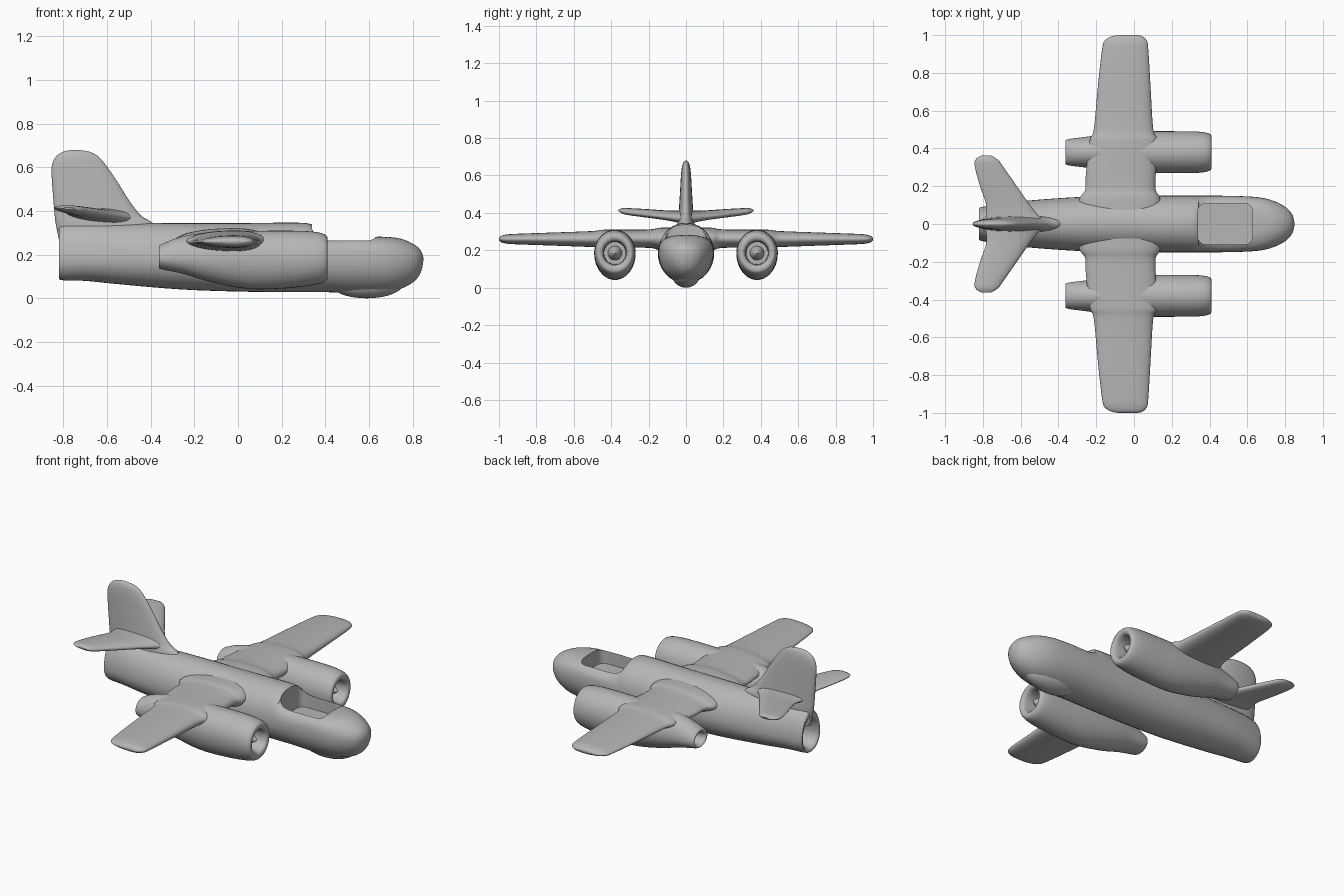
import bpy
import bmesh
import math
from mathutils import Matrix, Vector

if "Cube" in bpy.data.objects:
    bpy.data.objects.remove(bpy.data.objects["Cube"])

GRAY = (0.47, 0.47, 0.47, 1)
paint = bpy.data.materials.new("plain_gray")
paint.use_nodes = True
paint.diffuse_color = GRAY
paint.node_tree.nodes["Principled BSDF"].inputs["Base Color"].default_value = GRAY


def finish(bm, name, mirror=False):
    """Turn a bmesh into a gray object, optionally mirrored across y = 0."""
    bmesh.ops.recalc_face_normals(bm, faces=bm.faces)
    mesh = bpy.data.meshes.new(name)
    bm.to_mesh(mesh)
    bm.free()
    obj = bpy.data.objects.new(name, mesh)
    bpy.context.collection.objects.link(obj)
    mesh.materials.append(paint)
    if mirror:
        obj.modifiers.new("mirror", "MIRROR").use_axis = (False, True, False)
    return obj


def smooth(obj, angle=40):
    bpy.ops.object.select_all(action="DESELECT")
    obj.select_set(True)
    bpy.context.view_layer.objects.active = obj
    bpy.ops.object.shade_smooth_by_angle(angle=math.radians(angle))


def resample(rows, steps=4):
    """Pass a smooth curve through the listed stations."""
    out = []
    for i in range(len(rows) - 1):
        quad = (rows[max(i - 1, 0)], rows[i], rows[i + 1], rows[min(i + 2, len(rows) - 1)])
        for s in range(steps):
            t = s / steps
            out.append([b + (c - a) * t / 2 + (2 * a - 5 * b + 4 * c - d) * t * t / 2
                        + (3 * b - a - 3 * c + d) * t ** 3 / 2 for a, b, c, d in zip(*quad)])
    return out + [rows[-1]]


def power(v, e):
    return math.copysign(abs(v) ** e, v)


def loft(name, rows, section, mirror=False, sides=40):
    """Skin a closed tube through one ring per station."""
    bm = bmesh.new()
    rings = []
    for row in resample(rows):
        rings.append([bm.verts.new(section(row, math.tau * k / sides)) for k in range(sides)])
    for a, b in zip(rings, rings[1:]):
        for k in range(sides):
            n = (k + 1) % sides
            bm.faces.new((a[k], a[n], b[n], b[k]))
    bm.faces.new(rings[0])
    bm.faces.new(rings[-1])
    return finish(bm, name, mirror)


def body_section(y, mid):
    """Rows: x, bottom z, top z, half width, squareness of the upper half."""
    def section(row, t):
        x, low, high, half, e = row
        c, s = math.cos(t), math.sin(t)
        e = e if s > 0 else 1
        reach = high - mid if s > 0 else mid - low
        return Vector((x, y + half * power(c, e), mid + reach * power(s, e)))
    return section


def blade_section(row, t):
    """Rows: y, trailing x, leading x, middle z, half thickness, twist."""
    y, back, front, z, half, twist = row
    c, s = math.cos(t), math.sin(t)
    x = (back + front) / 2 + (front - back) / 2 * power(c, 0.85)
    return Vector((x, y, z - twist * c + half * s * (1 + 0.2 * c)))


def fin_section(row, t):
    """Rows: z, trailing x, leading x, half thickness."""
    z, back, front, half = row
    x = (back + front) / 2 + (front - back) / 2 * math.cos(t)
    return Vector((x, half * power(math.sin(t), 0.9), z))


# Fuselage, starting inside the hollow tail pipe
fuselage = loft("fuselage", [
    (-0.70, 0.12, 0.26, 0.05, 1), (-0.80, 0.11, 0.28, 0.065, 1),
    (-0.82, 0.095, 0.31, 0.08, 1), (-0.805, 0.083, 0.335, 0.09, 1),
    (-0.70, 0.08, 0.345, 0.108, 1), (-0.55, 0.065, 0.345, 0.125, 1),
    (-0.25, 0.04, 0.345, 0.145, 1), (0.05, 0.03, 0.345, 0.15, 1),
    (0.31, 0.028, 0.345, 0.15, 0.95), (0.35, 0.028, 0.317, 0.15, 0.85),
    (0.41, 0.028, 0.283, 0.15, 0.7), (0.55, 0.023, 0.28, 0.148, 0.65),
    (0.67, 0.027, 0.282, 0.14, 0.75), (0.75, 0.045, 0.272, 0.118, 0.9),
    (0.81, 0.08, 0.245, 0.084, 1), (0.84, 0.125, 0.215, 0.045, 1),
    (0.85, 0.177, 0.183, 0.004, 1)], body_section(0, 0.18))

# Open cockpit, cut with a rounded box
bm = bmesh.new()
bmesh.ops.create_cube(bm, size=1, matrix=Matrix.Translation((0.483, 0, 0.32))
                      @ Matrix.Diagonal((0.29, 0.216, 0.26, 1)))
upright = [e for e in bm.edges if abs(e.verts[0].co.z - e.verts[1].co.z) > 0.1]
bmesh.ops.bevel(bm, geom=upright, offset=0.04, segments=5, profile=0.5, affect="EDGES")
cutter = finish(bm, "cockpit_cutter")
cutter.hide_render = True
cut = fuselage.modifiers.new("cockpit", "BOOLEAN")
cut.object = cutter
cut.operation = "DIFFERENCE"
cut.solver = "EXACT"
bpy.context.view_layer.objects.active = fuselage
bpy.ops.object.modifier_apply(modifier="cockpit")
bpy.data.objects.remove(cutter)
smooth(fuselage)

# Chin bulge under the nose
bm = bmesh.new()
bmesh.ops.create_uvsphere(bm, u_segments=32, v_segments=16, radius=1,
                          matrix=Matrix.Translation((0.59, 0, 0.07))
                          @ Matrix.Diagonal((0.17, 0.075, 0.07, 1)))
smooth(finish(bm, "chin_bulge"))

# Wings, flared where they meet the body and the engines
smooth(loft("wings", [
    (0, -0.30, 0.15, 0.26, 0.06, 0), (0.13, -0.29, 0.14, 0.26, 0.06, 0),
    (0.18, -0.258, 0.115, 0.262, 0.05, 0), (0.26, -0.255, 0.115, 0.262, 0.047, 0),
    (0.44, -0.235, 0.125, 0.262, 0.047, 0), (0.50, -0.213, 0.102, 0.26, 0.042, 0),
    (0.72, -0.192, 0.088, 0.26, 0.034, 0), (0.92, -0.170, 0.076, 0.26, 0.027, 0),
    (0.97, -0.155, 0.068, 0.26, 0.022, 0), (0.993, -0.12, 0.045, 0.26, 0.014, 0),
    (1.0, -0.08, 0.02, 0.26, 0.003, 0)], blade_section, True), 60)

# Engine nacelles with hollow exhaust and intake
ENGINE_Y, ENGINE_Z = 0.38, 0.185
smooth(loft("engine_nacelles", [
    (-0.27, 0.155, 0.215, 0.03, 1), (-0.345, 0.148, 0.222, 0.045, 1),
    (-0.362, 0.14, 0.235, 0.06, 1), (-0.345, 0.132, 0.25, 0.07, 1),
    (-0.25, 0.112, 0.285, 0.082, 1), (-0.12, 0.074, 0.302, 0.1, 1),
    (0.05, 0.043, 0.308, 0.11, 1), (0.22, 0.046, 0.31, 0.111, 1),
    (0.34, 0.06, 0.306, 0.109, 1), (0.395, 0.074, 0.294, 0.1, 1),
    (0.41, 0.095, 0.275, 0.085, 1), (0.395, 0.12, 0.25, 0.064, 1),
    (0.32, 0.125, 0.245, 0.058, 1)], body_section(ENGINE_Y, ENGINE_Z), True))

# Pointed spinners inside the intakes
smooth(loft("intake_spinners", [
    (0.31, 0.145, 0.225, 0.04, 1), (0.34, 0.152, 0.218, 0.033, 1),
    (0.37, 0.167, 0.203, 0.018, 1), (0.39, 0.183, 0.187, 0.002, 1)],
    body_section(ENGINE_Y, ENGINE_Z), True, 24))

# Tail fin
smooth(loft("tail_fin", [
    (0.24, -0.815, -0.30, 0.05), (0.34, -0.835, -0.385, 0.046),
    (0.38, -0.84, -0.445, 0.041), (0.45, -0.846, -0.50, 0.036),
    (0.53, -0.852, -0.55, 0.031), (0.60, -0.854, -0.598, 0.027),
    (0.645, -0.838, -0.635, 0.022), (0.67, -0.805, -0.675, 0.014),
    (0.68, -0.765, -0.73, 0.003)], fin_section), 60)

# Tailplanes
smooth(loft("tailplanes", [
    (0, -0.79, -0.46, 0.38, 0.034, 0.012), (0.04, -0.785, -0.50, 0.382, 0.03, 0.012),
    (0.10, -0.782, -0.55, 0.388, 0.024, 0.011), (0.20, -0.815, -0.62, 0.398, 0.021, 0.009),
    (0.30, -0.842, -0.69, 0.407, 0.018, 0.006), (0.34, -0.84, -0.72, 0.411, 0.014, 0.004),
    (0.362, -0.81, -0.755, 0.413, 0.003, 0)], blade_section, True), 60)
